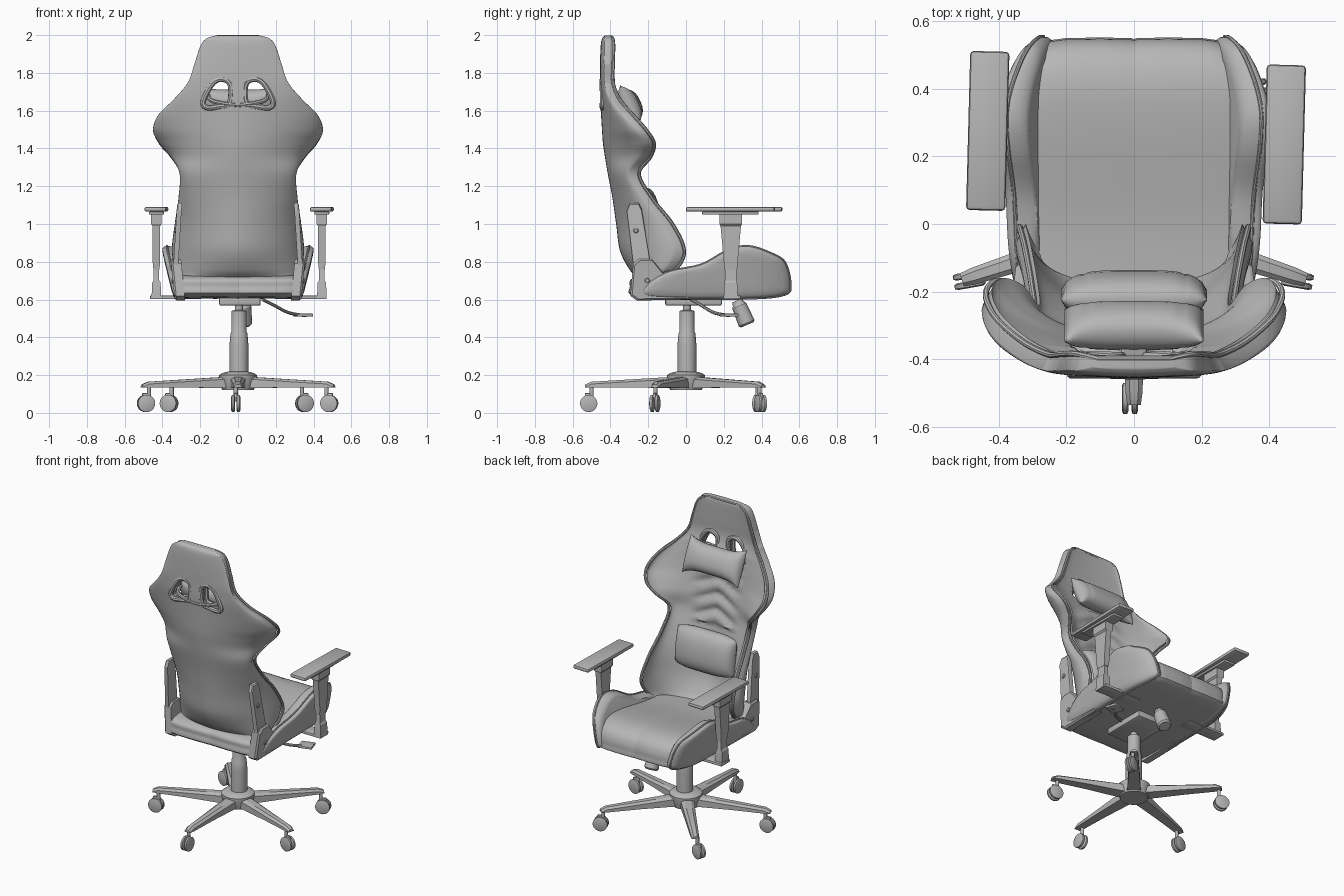
import bpy, bmesh, math
from mathutils import Vector, Matrix

cube = bpy.data.objects.get("Cube")
if cube:
    bpy.data.objects.remove(cube, do_unlink=True)

grey = bpy.data.materials.new("grey")
grey.use_nodes = True
grey.diffuse_color = (0.47, 0.47, 0.47, 1)
for node in grey.node_tree.nodes:
    if node.type == "BSDF_PRINCIPLED":
        node.inputs["Base Color"].default_value = (0.47, 0.47, 0.47, 1)


def finish(name, bm, angle=35):
    me = bpy.data.meshes.new(name)
    bmesh.ops.recalc_face_normals(bm, faces=bm.faces[:])
    bm.to_mesh(me)
    bm.free()
    me.materials.append(grey)
    me.shade_smooth()
    me.set_sharp_from_angle(angle=math.radians(angle))
    ob = bpy.data.objects.new(name, me)
    bpy.context.scene.collection.objects.link(ob)
    return ob


def loft(name, rings, angle=35):
    """Skin a list of closed rings and cap both ends."""
    bm = bmesh.new()
    vs = [[bm.verts.new(p) for p in r] for r in rings]
    for a, b in zip(vs, vs[1:]):
        for i in range(len(a)):
            j = (i + 1) % len(a)
            bm.faces.new((a[i], a[j], b[j], b[i]))
    bm.faces.new(vs[0])
    bm.faces.new(vs[-1])
    return finish(name, bm, angle)


def smooth(pts, n=6, closed=False):
    """Catmull-Rom points through the given ones."""
    pts = [Vector(p) for p in pts]
    k, out = len(pts), []
    for i in range(k if closed else k - 1):
        a, b, c, d = [pts[j % k] if closed else pts[min(max(j, 0), k - 1)] for j in range(i - 1, i + 3)]
        for s in range(n):
            t = s / n
            out.append(b + (c - a) * (t / 2) + (a * 2 - b * 5 + c * 4 - d) * (t * t / 2)
                       + (b * 3 - a - c * 3 + d) * (t ** 3 / 2))
    return out if closed else out + [pts[-1]]


def side_loft(name, prof, stations, warp, angle=35):
    """Loft a y-z profile across x; stations are (x, scale)."""
    cy = sum(p[0] for p in prof) / len(prof)
    cz = sum(p[1] for p in prof) / len(prof)
    return loft(name, [[warp(x, cy + (y - cy) * s, cz + (z - cz) * s) for y, z in prof]
                       for x, s in stations], angle)


def box(name, center, size, bevel=0.006, rot=0.0):
    bm = bmesh.new()
    bmesh.ops.create_cube(bm, size=1)
    bmesh.ops.scale(bm, vec=size, verts=bm.verts)
    bmesh.ops.bevel(bm, geom=bm.edges[:], offset=bevel, segments=2, affect="EDGES", profile=0.5)
    bm.transform(Matrix.Translation(center) @ Matrix.Rotation(rot, 4, "Z"))
    return finish(name, bm)


def lathe(name, prof, matrix=Matrix(), seg=24):
    """Turn an (r, z) profile about z."""
    turn = [math.tau * i / seg for i in range(seg)]
    return loft(name, [[matrix @ Vector((r * math.cos(a), r * math.sin(a), z)) for a in turn]
                       for r, z in prof])


def tube(name, pts, radius, closed=False):
    """Round tube that follows a path."""
    rings = []
    for i, p in enumerate(pts):
        a = pts[i - 1] if i or closed else p
        b = pts[(i + 1) % len(pts)] if closed or i < len(pts) - 1 else p
        d = (b - a).normalized()
        side = d.cross(Vector((0.31, 0.94, 0.12))).normalized()
        up = side.cross(d)
        rings.append([p + (side * math.cos(t) + up * math.sin(t)) * radius
                      for t in [math.tau * k / 8 for k in range(8)]])
    return loft(name, rings + rings[:1] if closed else rings)


def rect(cx, cy, z, hx, hy):
    return [(cx - hx, cy - hy, z), (cx + hx, cy - hy, z), (cx + hx, cy + hy, z), (cx - hx, cy + hy, z)]


# Star base with five legs and swivelled twin-wheel casters
lathe("base_hub", [(0.085, 0.122), (0.09, 0.14), (0.1, 0.18), (0.1, 0.2), (0.085, 0.21), (0.055, 0.218)])
legs = [(-90, -0.012, -0.515, -90), (-18, 0.483, -0.165, -10), (50, 0.352, 0.395, 20),
        (131, -0.365, 0.385, 160), (198, -0.487, -0.165, 190)]
for i, (angle, wx, wy, heading) in enumerate(legs):
    turn = Matrix.Rotation(math.radians(angle), 4, "Z")
    rings = []
    for r, low, high, w in ((0.05, 0.13, 0.192, 0.042), (0.3, 0.135, 0.177, 0.032),
                            (0.5, 0.135, 0.165, 0.025), (0.535, 0.135, 0.15, 0.02)):
        mid = high - 0.012
        rings.append([turn @ Vector((r, y, z)) for y, z in
                      ((-w, low), (w, low), (w, mid), (w * 0.5, high), (-w * 0.5, high), (-w, mid))])
    loft(f"base_leg_{i}", rings, 20)
    at = Matrix.Translation((wx, wy, 0)) @ Matrix.Rotation(math.radians(heading), 4, "Z")
    lathe(f"caster_stem_{i}", [(0.011, 0.06), (0.011, 0.14)], at @ Matrix.Translation((-0.015, 0, 0)), 12)
    for s in (-1, 1):
        axle = at @ Matrix.Translation((0, 0.014 * s, 0.05)) @ Matrix.Rotation(math.pi / 2, 4, "X")
        lathe(f"caster_wheel_{i}_{s}", [(0.036, -0.01), (0.046, -0.006), (0.046, 0.006), (0.036, 0.01)], axle, 20)
    box(f"caster_fork_{i}", at @ Vector((0, 0, 0.085)), (0.04, 0.016, 0.04), 0.004, math.radians(heading))

# Gas lift, mechanism, knob and lever
lathe("gas_lift", [(0.05, 0.2), (0.05, 0.36), (0.045, 0.42), (0.04, 0.43), (0.04, 0.54), (0.021, 0.545), (0.021, 0.6)],
      Matrix.Translation((0.005, 0.005, 0)))
box("mechanism", (0.01, 0.04, 0.59), (0.22, 0.3, 0.045), 0.01)
tilt = Matrix.Translation((0.03, 0.27, 0.595)) @ Matrix.Rotation(math.radians(-157), 4, "X")
lathe("tension_knob", [(0.028, 0), (0.032, 0.02), (0.04, 0.03), (0.045, 0.13), (0.036, 0.14)], tilt, 16)
tube("lever", smooth([(0.13, 0.03, 0.6), (0.19, 0.08, 0.57), (0.27, 0.15, 0.53), (0.36, 0.23, 0.515)]), 0.009)
box("lever_paddle", (0.345, 0.23, 0.517), (0.09, 0.08, 0.016), 0.005, 0.3)


# Seat cushion and side bolsters
def taper(x, y, z):
    return (x * (1 - 2.6 * max(0, y - 0.3) ** 2), y, z)


cushion = smooth([(-0.26, 0.615), (-0.295, 0.67), (-0.26, 0.72), (0, 0.74), (0.28, 0.785), (0.43, 0.79),
                  (0.52, 0.75), (0.545, 0.67), (0.5, 0.62), (0.1, 0.605)], 5, True)
half = [(0.315, 0.95), (0.29, 0.985), (0.24, 1), (0.12, 1.005), (0.01, 1), (0, 0.993)]
side_loft("seat_cushion", cushion, [(-x, s) for x, s in half] + [(x, s) for x, s in half[-2::-1]], taper)

bolster = smooth([(-0.2, 0.61), (-0.22, 0.67), (-0.1, 0.745), (0.08, 0.785), (0.22, 0.86), (0.33, 0.883),
                  (0.45, 0.845), (0.525, 0.795), (0.553, 0.68), (0.52, 0.625), (0.3, 0.605)], 5, True)
for s, side in ((1, "left"), (-1, "right")):
    def lean(x, y, z):
        x, y, z = taper(x + (z - 0.62) * 0.24, y, z)
        return (s * x, y, z)
    side_loft(f"seat_bolster_{side}", bolster,
              [(0.252, 0.85), (0.262, 0.92), (0.278, 0.97), (0.297, 0.995), (0.312, 1), (0.326, 0.985),
               (0.336, 0.95), (0.342, 0.88), (0.345, 0.7), (0.346, 0.35)], lean, 50)
    tube(f"seat_piping_{side}", [Vector(lean(0.314, y, z)) for y, z in bolster], 0.006, True)

# Backrest shell: z, half width, rear y, wing front y
rows = smooth([(0.72, 0.29, -0.26, -0.12), (0.76, 0.33, -0.3, -0.05), (0.86, 0.35, -0.35, 0),
               (1, 0.335, -0.37, -0.06), (1.14, 0.315, -0.39, -0.17), (1.27, 0.31, -0.415, -0.24),
               (1.36, 0.36, -0.43, -0.18), (1.43, 0.42, -0.44, -0.16), (1.5, 0.45, -0.445, -0.2),
               (1.58, 0.42, -0.45, -0.27), (1.66, 0.34, -0.455, -0.34), (1.75, 0.265, -0.455, -0.377),
               (1.85, 0.23, -0.455, -0.377), (1.94, 0.2, -0.452, -0.375), (1.98, 0.17, -0.445, -0.378),
               (1.997, 0.12, -0.43, -0.39)], 8)
N = 16
rings = []
for z, w, yb, yf in rows:
    depth = yf - yb
    edge, pad = min(0.055, 0.8 * depth), min(0.085, 0.8 * depth)
    back, front = [], []
    for i in range(-N, N + 1):
        a = i / N * math.pi / 2
        q = 1 - math.cos(a)
        back.append((w * math.sin(a), yb + (depth - edge) * q ** 0.85, z))
        x = (w - min(0.03, w * 0.1)) * math.sin(a)
        ridge = 0
        if abs(x) < 0.17 and 1.2 < z < 1.56:   # quilted chevrons
            ridge = 0.022 * abs(math.sin((z + 0.45 * abs(x)) * math.pi / 0.1)) * (1 - (x / 0.17) ** 4)
        front.append((x, yb + pad + ridge + (depth - pad) * q ** 0.85, z))
    rings.append(back + front[::-1])
backrest = loft("backrest", rings, 50)
edge = [[Vector((s * (w - 0.012), yf - 0.008, z - 0.006)) for z, w, yb, yf in rows] for s in (-1, 1)]
tube("back_piping", edge[0] + edge[1][::-1], 0.009)

# Strap openings with rims
hole = [(0.045, 1.64), (0.042, 1.74), (0.09, 1.767), (0.138, 1.74), (0.184, 1.65), (0.165, 1.617), (0.1, 1.622)]
for s, side in ((1, "left"), (-1, "right")):
    outline = smooth([(s * x, 0, z) for x, z in hole], 5, True)
    cutter = loft("opening_cutter", [[p + Vector((0, y, 0)) for p in outline] for y in (-0.7, -0.1)])
    mod = backrest.modifiers.new("opening", "BOOLEAN")
    mod.operation, mod.solver, mod.object = "DIFFERENCE", "EXACT", cutter
    bpy.context.view_layer.objects.active = backrest
    bpy.ops.object.modifier_apply(modifier=mod.name)
    bpy.data.objects.remove(cutter, do_unlink=True)
    for place, y in (("rear", -0.442), ("front", -0.392)):
        tube(f"opening_rim_{place}_{side}", [p + Vector((0, y, 0)) for p in outline], 0.015, True)
tube("pillow_strap", smooth([(-0.16, -0.38, 1.68), (-0.13, -0.435, 1.65), (0, -0.447, 1.63),
                             (0.13, -0.435, 1.65), (0.16, -0.38, 1.68)]), 0.012)


# Head and lumbar pillows
def pillow(name, center, length, height, thick, flare, tilt):
    place = Matrix.Translation(center) @ Matrix.Rotation(tilt, 4, "X")
    rings = []
    for i in range(-16, 17):
        u = i / 16
        t = thick * max(0.08, (1 - abs(u) ** 4) ** 0.5) * (0.94 if abs(i) == 11 else 1)
        h = height * (1 + flare * u ** 4)
        ring = []
        for k in range(24):
            a = math.tau * k / 24
            c, d = math.cos(a), math.sin(a)
            ring.append(place @ Vector((length * u, t * math.copysign(abs(c) ** 0.9, c),
                                        h * math.copysign(abs(d) ** 0.8, d))))
        rings.append(ring)
    loft(name, rings, 50)


pillow("head_pillow", (0, -0.3, 1.625), 0.205, 0.088, 0.064, 0.35, math.radians(24))
pillow("lumbar_pillow", (0, -0.21, 1.06), 0.215, 0.135, 0.07, -0.18, math.radians(8))

# Recliner brackets and armrests
bar = [(-0.3, 1.11), (-0.25, 1.11), (-0.235, 1.08), (-0.185, 0.78), (-0.28, 0.78), (-0.315, 1.07)]
joint = [(-0.28, 0.79), (-0.25, 0.815), (-0.18, 0.815), (-0.12, 0.74), (0.02, 0.655), (0.03, 0.6),
         (-0.26, 0.595), (-0.295, 0.62)]
for s, side in ((1, "left"), (-1, "right")):
    side_loft(f"recliner_bar_{side}", bar, [(0.315, 1), (0.335, 1), (0.341, 0.94)],
              lambda x, y, z: (s * (x - (z - 0.8) * 0.06), y, z), 20)
    side_loft(f"recliner_joint_{side}", joint, [(0.28, 1), (0.325, 1), (0.335, 0.92)],
              lambda x, y, z: (s * (x + (z - 0.6) * 0.1), y, z), 20)
    for x, y, z in ((0.316, -0.265, 0.965), (0.33, -0.205, 0.7)):
        lathe(f"bracket_bolt_{side}", [(0.014, -0.01), (0.014, 0.018), (0.009, 0.022)],
              Matrix.Translation((s * x, y, z)) @ Matrix.Rotation(s * math.pi / 2, 4, "Y"), 12)
    px = s * 0.438 + 0.006
    box(f"arm_pad_{side}", (px, 0.255 - 0.02 * s, 1.078), (0.116, 0.47, 0.026), 0.011, math.radians(-1.5))
    box(f"arm_plate_{side}", (px, 0.235, 1.058), (0.08, 0.3, 0.016), 0.005)
    loft(f"arm_sleeve_{side}", [rect(px, 0.237, z, hx, hy) for z, hx, hy in
         ((0.76, 0.016, 0.034), (0.8, 0.02, 0.037), (0.99, 0.02, 0.054), (1.0, 0.028, 0.06), (1.052, 0.028, 0.06))], 20)
    loft(f"arm_post_{side}", [rect(px, 0.237, z, hx, hy) for z, hx, hy in
         ((0.605, 0.026, 0.038), (0.69, 0.022, 0.034), (0.7, 0.015, 0.031), (0.78, 0.014, 0.03))], 20)
    box(f"arm_bracket_{side}", (s * 0.33, 0.245, 0.612), (0.27, 0.09, 0.018), 0.004)
